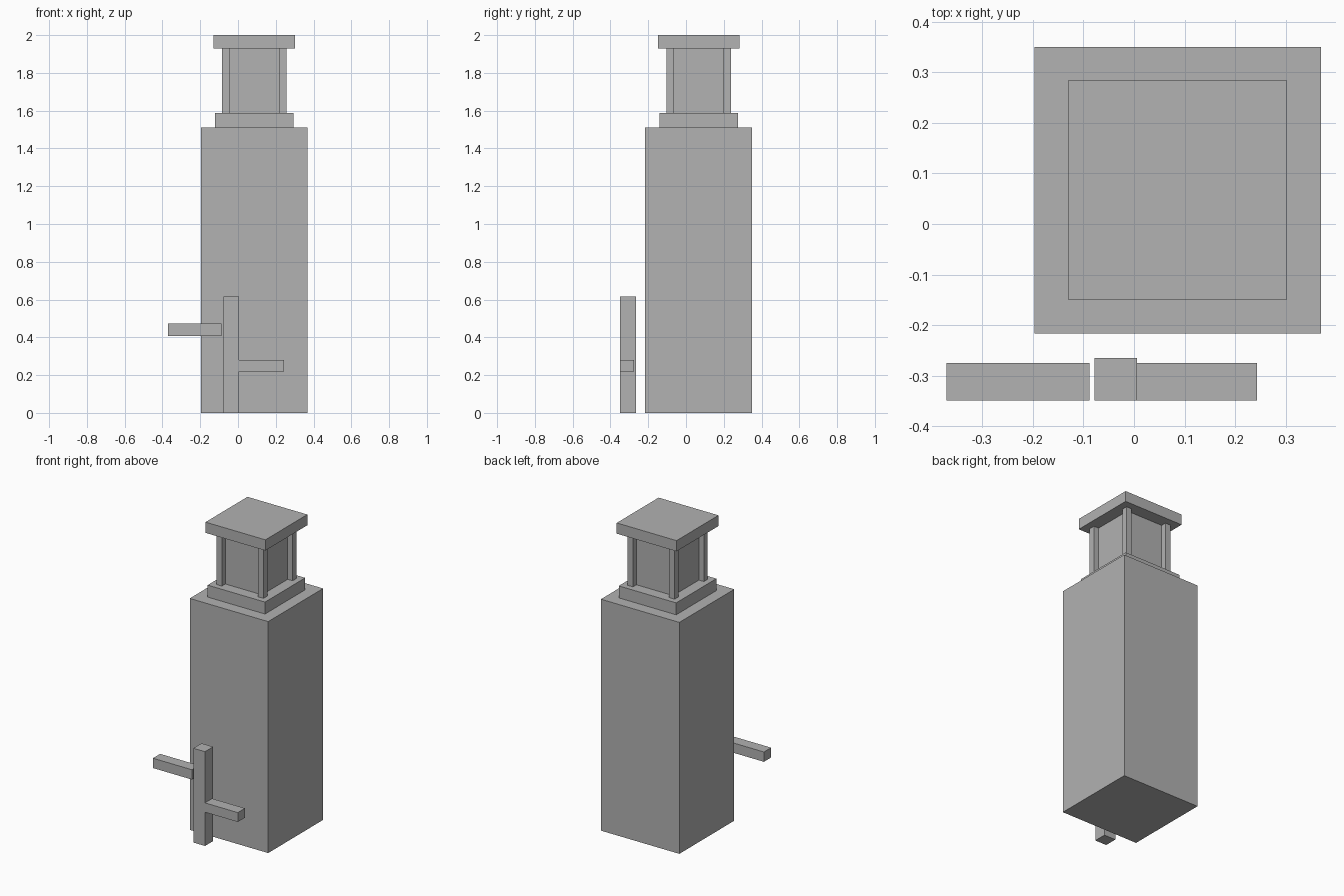
import bpy

old = bpy.data.objects.get("Cube")
if old:
    bpy.data.objects.remove(old, do_unlink=True)

GREY = (0.445, 0.445, 0.445, 1)
stone = bpy.data.materials.new("stone_grey")
stone.use_nodes = True
stone.diffuse_color = GREY
stone.node_tree.nodes["Principled BSDF"].inputs["Base Color"].default_value = GREY


def box(name, x, y, z):
    """Box spanning the given (low, high) range on each axis."""
    spans = (x, y, z)
    bpy.ops.mesh.primitive_cube_add(size=1, location=[(a + b) / 2 for a, b in spans])
    ob = bpy.context.object
    ob.name = name
    ob.scale = [b - a for a, b in spans]
    bpy.ops.object.transform_apply(location=False, rotation=False, scale=True)
    ob.data.materials.append(stone)
    return ob


CX, CY = 0.086, 0.067


def tier(name, half, z):
    """Square tier centred on the tower axis."""
    return box(name, (CX - half, CX + half), (CY - half, CY + half), z)


# Tower stack
tier("tower_body", 0.283, (0, 1.51))
tier("lantern_base", 0.207, (1.51, 1.588))
tier("lantern_room", 0.134, (1.588, 1.93))
tier("roof_slab", 0.216, (1.93, 2))

# Corner posts of the lantern
for sx, side in ((-1, "right"), (1, "left")):
    for sy, end in ((-1, "front"), (1, "back")):
        x = sorted((CX + sx * 0.131, CX + sx * 0.17))
        y = sorted((CY + sy * 0.131, CY + sy * 0.17))
        box(f"{end}_{side}_lantern_post", x, y, (1.588, 1.93))

# Signpost with two arms
box("sign_post", (-0.078, 0.006), (-0.349, -0.265), (0, 0.615))
box("upper_sign_arm", (-0.37, -0.088), (-0.349, -0.275), (0.408, 0.472))
box("lower_sign_arm", (0.006, 0.243), (-0.349, -0.275), (0.22, 0.281))
